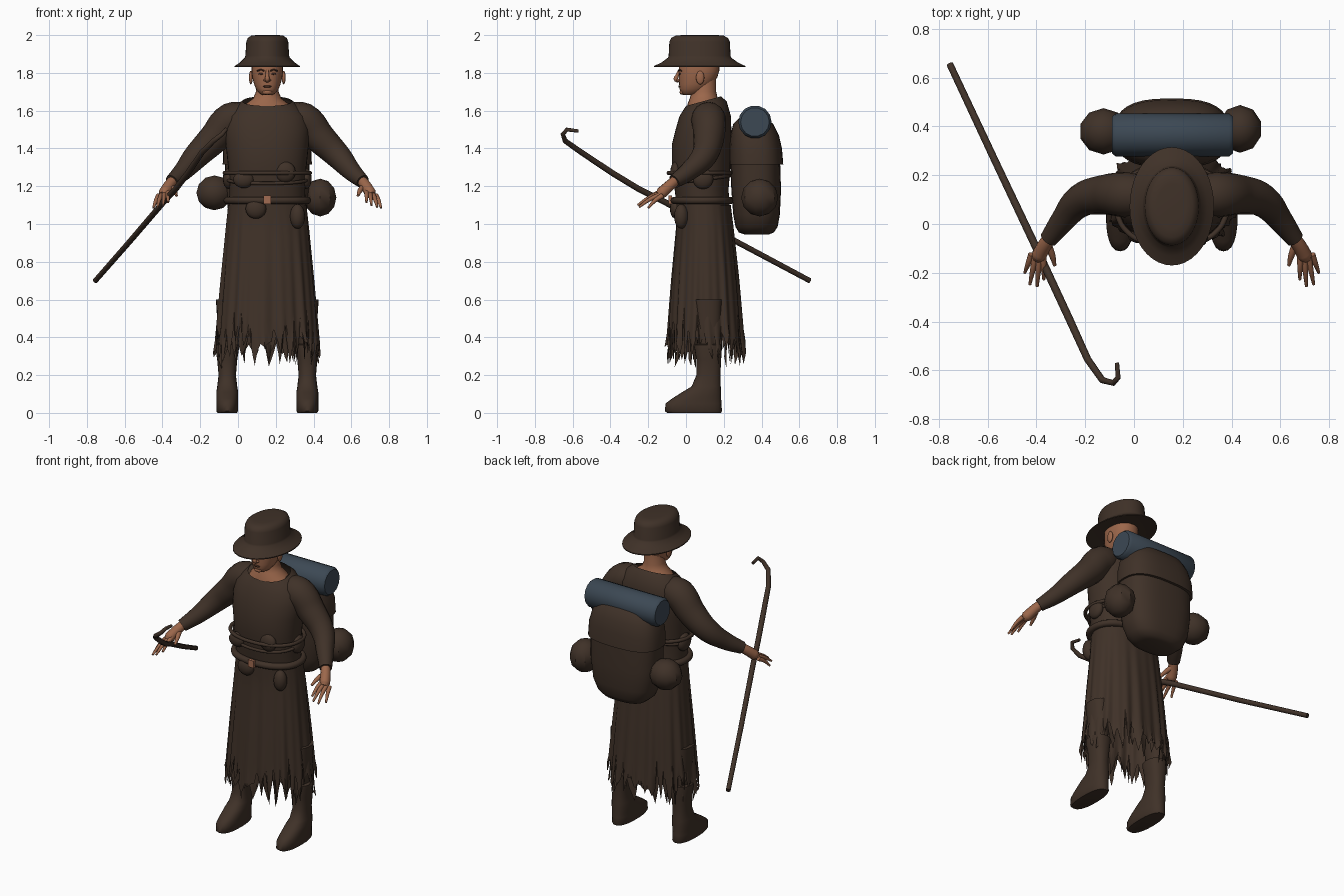
import bpy, bmesh, math, random
from mathutils import Vector

random.seed(7)
CX = 0.155  # centre line of the figure

if bpy.data.objects.get("Cube"):
    bpy.data.objects.remove(bpy.data.objects["Cube"])


def material(name, rgb):
    m = bpy.data.materials.new(name)
    m.use_nodes = True
    m.diffuse_color = (*rgb, 1)
    m.node_tree.nodes["Principled BSDF"].inputs["Base Color"].default_value = (*rgb, 1)
    return m


CLOTH = material("dark brown cloth", (0.05, 0.031, 0.021))
SKIN = material("skin", (0.33, 0.135, 0.07))
BLUE = material("slate blue blanket", (0.045, 0.065, 0.088))
BUCKLE = material("copper buckle", (0.36, 0.15, 0.085))
DARK = material("dark features", (0.06, 0.025, 0.015))


def finish(name, mesh, mat, angle=50):
    ob = bpy.data.objects.new(name, mesh)
    bpy.context.collection.objects.link(ob)
    mesh.materials.clear()
    mesh.materials.append(mat)
    bpy.ops.object.select_all(action='DESELECT')
    ob.select_set(True)
    bpy.context.view_layer.objects.active = ob
    bpy.ops.object.shade_smooth_by_angle(angle=math.radians(angle))
    return ob


def from_bm(name, bm, mat, angle=50):
    bmesh.ops.recalc_face_normals(bm, faces=bm.faces)
    mesh = bpy.data.meshes.new(name)
    bm.to_mesh(mesh)
    bm.free()
    return finish(name, mesh, mat, angle)


def ellipse(a, hx, yf, yb, power=2.0, x=CX):
    c, s = math.cos(a), math.sin(a)
    sc = lambda v: math.copysign(abs(v) ** (2 / power), v)
    return x + hx * sc(c), (yf + yb) / 2 + (yb - yf) / 2 * sc(s)


def loft(name, rows, mat, n=32, power=2.0, x=CX, caps=(True, True), tilt=None, angle=50):
    """Rows of (z, half width, front y, back y), joined into a skin."""
    bm = bmesh.new()
    rings = []
    for z, hx, yf, yb in rows:
        ring = []
        for i in range(n):
            px, py = ellipse(math.tau * i / n, hx, yf, yb, power, x)
            ring.append(bm.verts.new((px, py, z + (tilt(z, py) if tilt else 0))))
        rings.append(ring)
    for lo, hi in zip(rings, rings[1:]):
        for i in range(n):
            j = (i + 1) % n
            bm.faces.new((lo[i], lo[j], hi[j], hi[i]))
    for ring, cap in zip((rings[0], rings[-1]), caps):
        if cap:
            bm.faces.new(ring)
    return from_bm(name, bm, mat, angle)


def tube(name, pts, radii, mat, sides=3, smooth=True, closed=False):
    """Round tube through the points; radii is one number or one per point."""
    cu = bpy.data.curves.new(name, 'CURVE')
    cu.dimensions = '3D'
    cu.bevel_depth, cu.bevel_resolution = 1, sides
    cu.use_fill_caps, cu.resolution_u = True, 5 if smooth else 1
    sp = cu.splines.new('BEZIER')
    sp.bezier_points.add(len(pts) - 1)
    sp.use_cyclic_u = closed
    for i, (bp, p) in enumerate(zip(sp.bezier_points, pts)):
        bp.co = p
        bp.radius = radii if isinstance(radii, float) else radii[i]
        bp.handle_left_type = bp.handle_right_type = 'AUTO' if smooth else 'VECTOR'
    tmp = bpy.data.objects.new(name + "_path", cu)
    bpy.context.collection.objects.link(tmp)
    dg = bpy.context.evaluated_depsgraph_get()
    mesh = bpy.data.meshes.new_from_object(tmp.evaluated_get(dg))
    bpy.data.objects.remove(tmp)
    return finish(name, mesh, mat)


def ball(name, loc, size, mat, u=16, v=10, angle=60):
    bm = bmesh.new()
    bmesh.ops.create_uvsphere(bm, u_segments=u, v_segments=v, radius=1)
    bmesh.ops.scale(bm, vec=size, verts=bm.verts)
    bmesh.ops.translate(bm, vec=loc, verts=bm.verts)
    return from_bm(name, bm, mat, angle)


# Tunic body, with a neckline that drops toward the front
loft("tunic", [(1.06, .205, -.045, .235), (1.18, .2, -.06, .225), (1.3, .207, -.075, .235),
               (1.42, .22, -.075, .24), (1.5, .225, -.055, .24), (1.57, .21, -.035, .238),
               (1.63, .165, -.012, .215), (1.655, .13, 0, .185)], CLOTH, n=40, power=2.2,
     caps=(False, False), tilt=lambda z, y: max(0, z - 1.57) * (y - .11) * 3.2)


def tattered_skirt(name, teeth, shrink, low, high):
    """Folded skirt whose hem is cut into uneven hanging points."""
    rows = [(1.1, .207, -.05, .237), (1.0, .218, -.05, .25), (.7, .245, -.075, .28), (.2, .285, -.108, .318)]
    per, steps = 6, 12
    n = teeth * per
    hem = []
    for _ in range(teeth):
        tip, notch, at = random.uniform(*low), random.uniform(*high), random.randint(2, 4)
        for k in range(per):
            t = 1 - abs(k - at) / (at if k < at else per - at)
            hem.append(notch + (tip - notch) * t + random.uniform(-.012, .012))

    def size(z):
        for a, b in zip(rows, rows[1:]):
            if z >= b[0] or b is rows[-1]:
                t = (a[0] - z) / (a[0] - b[0])
                return [p + (q - p) * t for p, q in zip(a[1:], b[1:])]

    bm = bmesh.new()
    grid = []
    for r in range(steps + 1):
        ring = []
        for i, h in enumerate(hem):
            z = 1.1 + (h - 1.1) * r / steps
            a = math.tau * i / n
            hx, yf, yb = size(z)
            fold = (1.1 - z) * (.008 * math.sin(14 * a) + .007 * math.sin(23 * a + 1)) - shrink
            if r == steps:
                fold += random.uniform(-.012, .008)
            ring.append(bm.verts.new((*ellipse(a, hx + fold, yf - fold, yb + fold, 2.2), z)))
        grid.append(ring)
    for up, dn in zip(grid, grid[1:]):
        for i in range(n):
            j = (i + 1) % n
            bm.faces.new((up[i], up[j], dn[j], dn[i]))
    from_bm(name, bm, CLOTH, 40)


tattered_skirt("skirt_outer", 30, 0, (.24, .36), (.36, .5))
tattered_skirt("skirt_lining", 23, .018, (.23, .34), (.38, .48))

# Neck, head and face
loft("neck", [(1.58, .15, .0, .2), (1.635, .115, .008, .185), (1.665, .075, .02, .168),
              (1.7, .06, .03, .16), (1.78, .06, .03, .16)], SKIN, n=24)
loft("head", [(1.682, .025, -.012, .05), (1.692, .042, -.026, .08), (1.715, .06, -.034, .115),
              (1.74, .07, -.036, .14), (1.775, .079, -.038, .165), (1.81, .083, -.039, .176),
              (1.87, .083, -.035, .178), (1.93, .06, .0, .14)], SKIN, n=28, power=2.2)
tube("nose", [(CX, -.036, 1.812), (CX, -.047, 1.785), (CX, -.053, 1.767), (CX, -.036, 1.755)],
     [.008, .01, .013, .009], SKIN)
ball("lips", (CX, -.034, 1.728), (.024, .007, .006), DARK)
ball("chin", (CX, -.02, 1.698), (.026, .014, .014), SKIN)
for s, side in ((1, "left"), (-1, "right")):
    ball(side + "_nostril_wing", (CX + s * .012, -.041, 1.762), (.008, .01, .007), SKIN)
    ball(side + "_eye", (CX + s * .033, -.033, 1.795), (.014, .004, .005), DARK)
    tube(side + "_brow", [(CX + s * .014, -.038, 1.81), (CX + s * .034, -.036, 1.816),
                          (CX + s * .054, -.024, 1.81)], .004, DARK)
    ball(side + "_ear", (CX + s * .087, .075, 1.775), (.01, .022, .036), SKIN)

# Brimmed hat
loft("hat", [(1.845, .1, -.07, .215), (1.83, .173, -.17, .315), (1.836, .173, -.17, .315),
             (1.855, .145, -.13, .275), (1.88, .12, -.096, .24), (1.89, .116, -.092, .236),
             (1.965, .111, -.088, .232), (1.985, .103, -.078, .222), (1.997, .085, -.055, .2),
             (2.0, .06, -.02, .165)], CLOTH, n=40)

# Arms, hands and boots, mirrored about the centre line
for s, side in ((1, "left"), (-1, "right")):
    def at(dx, y, z):
        return Vector((CX + s * dx, y, z))

    tube(side + "_sleeve", [at(.1, .115, 1.56), at(.19, .12, 1.55), at(.28, .12, 1.455),
                            at(.375, .095, 1.36), at(.45, .01, 1.275), at(.505, -.062, 1.225)],
         [.08, .093, .082, .068, .05, .037], CLOTH, sides=6)
    wrist = at(.495, -.05, 1.235)
    tube(side + "_palm", [wrist, at(.52, -.085, 1.205), at(.545, -.13, 1.165), at(.552, -.145, 1.153)],
         [.027, .029, .031, .02], SKIN, sides=4)
    tips = [(.603, -.2, 1.085), (.582, -.248, 1.09), (.552, -.256, 1.1), (.525, -.228, 1.115)]
    for k, tip in enumerate(tips):
        base = at(.575 - k * .016, -.125 - .006 * (k > 0), 1.15 + k * .007)
        end = at(*tip)
        tube(f"{side}_finger_{k + 1}", [base, (base + end) / 2 + Vector((0, 0, .008)), end],
             [.014, .011, .006], SKIN)
    tube(side + "_thumb", [at(.51, -.08, 1.2), at(.49, -.13, 1.175), at(.48, -.17, 1.15)],
         [.017, .013, .007], SKIN)
    loft(side + "_boot", [(0, .052, -.1, .185), (.01, .058, -.112, .19), (.05, .058, -.108, .188),
                          (.075, .058, -.075, .186), (.11, .058, -.02, .186), (.14, .053, .03, .184),
                          (.2, .046, .055, .182), (.28, .053, .055, .186), (.34, .062, .045, .19),
                          (.36, .062, .045, .19), (.365, .045, .06, .18), (.6, .06, .04, .19)],
         CLOTH, n=24, power=2.4, x=CX + s * .212)


# Belt, rope loop, buckle and hanging pouches
def hoop(name, z, hx, yf, yb, r, sag=0.0):
    pts = [(*ellipse(math.tau * i / 20, hx, yf, yb, 2.2), z + sag * math.sin(math.tau * i / 20)) for i in range(20)]
    tube(name, pts, r, CLOTH, closed=True)


hoop("belt", 1.125, .212, -.062, .235, .02)
hoop("rope_loop", 1.27, .226, -.092, .24, .011)
hoop("sagging_rope", 1.235, .21, -.07, .232, .009, .02)
bm = bmesh.new()
bmesh.ops.create_cube(bm, size=1)
bmesh.ops.scale(bm, vec=(.04, .02, .045), verts=bm.verts)
bmesh.ops.translate(bm, vec=(CX, -.083, 1.128), verts=bm.verts)
from_bm("belt_buckle", bm, BUCKLE)
for name, loc, size in (("round_pouch", (.095, -.055, 1.08), (.055, .03, .052)),
                        ("long_pouch", (.315, -.025, 1.04), (.04, .038, .065)),
                        ("right_rope_pouch", (.03, -.05, 1.235), (.055, .03, .045)),
                        ("left_rope_pouch", (.25, -.055, 1.275), (.055, .028, .055)),
                        ("left_hip_flask", (.36, .09, 1.24), (.03, .055, .055)),
                        ("right_hip_flask", (-.05, .09, 1.24), (.03, .055, .055))):
    ball(name, loc, size, CLOTH)

# Backpack with overhanging lid, side pouches and bedroll
loft("pack_body", [(.945, .1, .31, .44), (.955, .14, .28, .465), (.985, .175, .262, .485),
                   (1.05, .205, .25, .497), (1.18, .222, .24, .503), (1.34, .225, .235, .498)],
     CLOTH, power=2.7)
loft("pack_lid", [(1.315, .236, .23, .515), (1.4, .233, .23, .508), (1.47, .215, .235, .492),
                  (1.53, .185, .25, .462), (1.56, .13, .28, .42)], CLOTH, power=2.7)
for name, loc, size in (("right_pack_pouch", (-.125, .38, 1.165), (.1, .095, .092)),
                        ("left_pack_pouch", (.435, .39, 1.14), (.09, .098, .1))):
    ball(name, loc, size, CLOTH, u=10, v=6, angle=35)
tube("bedroll", [(x, .365, 1.54) for x in (-.09, -.075, .39, .405)], [.076, .088, .088, .076],
     BLUE, sides=5, smooth=False)

# Crooked walking staff
tube("staff", [(-.755, .655, .7), (-.575, .27, .905), (-.395, -.11, 1.115), (-.33, -.25, 1.185),
               (-.265, -.39, 1.27), (-.19, -.555, 1.38), (-.13, -.64, 1.44), (-.085, -.652, 1.475),
               (-.065, -.63, 1.5), (-.07, -.57, 1.492)],
     [.014, .015, .016, .016, .016, .015, .014, .012, .011, .009], CLOTH, smooth=False)
